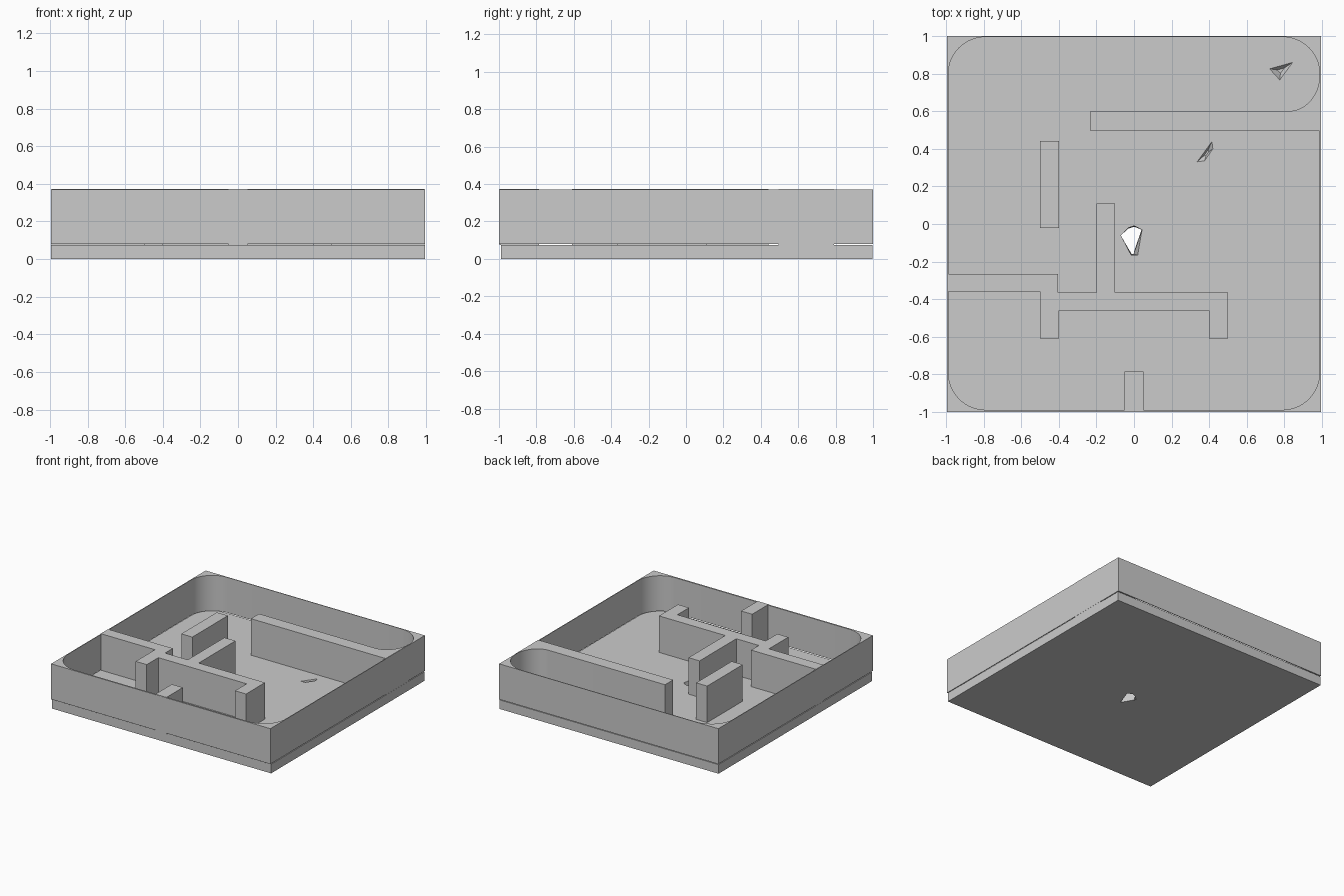
import bpy, bmesh, math

if "Cube" in bpy.data.objects:
    bpy.data.objects.remove(bpy.data.objects["Cube"])

FLOOR, RIM_BOTTOM, TOP = 0.074, 0.08, 0.37
XO = 0.993


def arc(cx, cy, rx, ry, a0, a1, n=16):
    return [(cx + rx * math.cos(math.radians(a0 + (a1 - a0) * i / n)),
             cy + ry * math.sin(math.radians(a0 + (a1 - a0) * i / n))) for i in range(n + 1)]


def extrude(name, outlines, z0, z1):
    """Filled 2D outlines (inner ones become holes) extruded from z0 to z1."""
    cu = bpy.data.curves.new(name, 'CURVE')
    cu.dimensions = '2D'
    cu.fill_mode = 'BOTH'
    cu.extrude = (z1 - z0) / 2
    for pts in outlines:
        sp = cu.splines.new('POLY')
        sp.points.add(len(pts) - 1)
        for p, (x, y) in zip(sp.points, pts):
            p.co = (x, y, 0, 1)
        sp.use_cyclic_u = True
    ob = bpy.data.objects.new(name, cu)
    bpy.context.collection.objects.link(ob)
    ob.location.z = (z0 + z1) / 2
    bpy.ops.object.select_all(action='DESELECT')
    ob.select_set(True)
    bpy.context.view_layer.objects.active = ob
    bpy.ops.object.convert(target='MESH')
    ob = bpy.context.object
    bpy.ops.object.shade_smooth_by_angle(angle=math.radians(30))
    return ob


def rect(x0, x1, y0, y1):
    return [(x0, y0), (x1, y0), (x1, y1), (x0, y1)]


def loft(name, low, high, z0, z1):
    """Closed solid between two polygons with equal point counts."""
    bm = bmesh.new()
    a = [bm.verts.new((x, y, z0)) for x, y in low]
    b = [bm.verts.new((x, y, z1)) for x, y in high]
    bm.faces.new(a[::-1])
    bm.faces.new(b)
    n = len(a)
    for i in range(n):
        j = (i + 1) % n
        bm.faces.new((a[i], a[j], b[j], b[i]))
    bmesh.ops.recalc_face_normals(bm, faces=bm.faces)
    me = bpy.data.meshes.new(name)
    bm.to_mesh(me)
    bm.free()
    ob = bpy.data.objects.new(name, me)
    bpy.context.collection.objects.link(ob)
    return ob


def shrink(pts, s):
    cx = sum(p[0] for p in pts) / len(pts)
    cy = sum(p[1] for p in pts) / len(pts)
    return [(cx + (x - cx) * s, cy + (y - cy) * s) for x, y in pts]


# Floor slab
r = rect(-XO, XO, -0.99, 0.997)
floor = loft("floor_slab", r, r, 0, FLOOR)

# Chips in the floor: one broken through, two shallow
hole_low = [(-0.07, -0.06), (-0.012, -0.16), (-0.005, -0.16), (0.04, -0.03), (0.0, -0.015), (-0.03, -0.025)]
hole_top = [(-0.07, -0.06), (-0.015, -0.165), (0.02, -0.165), (0.043, -0.03), (0.0, -0.01), (-0.03, -0.02)]
tri = [(0.72, 0.825), (0.775, 0.765), (0.845, 0.86)]
sliver = [(0.335, 0.33), (0.375, 0.335), (0.42, 0.40), (0.415, 0.44)]
chips = [("floor_hole", hole_low, hole_top, -0.01),
         ("corner_chip", shrink(tri, 0.3), tri, 0.04),
         ("small_chip", shrink(sliver, 0.3), sliver, 0.04)]
for name, low, high, z0 in chips:
    # straight collar above the floor keeps the opening true to its outline
    c = loft(name + "_cutter", low, high, z0, FLOOR + 0.001)
    m = floor.modifiers.new(name, 'BOOLEAN')
    m.operation = 'DIFFERENCE'
    m.solver = 'EXACT'
    m.object = c
    c.hide_render = True
    c.hide_set(True)

# Outer rim: square outside, rounded corners inside
XI, Y0, Y1 = 0.987, -0.988, 0.994
inner = (arc(0.79, 0.80, XI - 0.79, Y1 - 0.80, 0, 90) + arc(-0.79, 0.80, XI - 0.79, Y1 - 0.80, 90, 180)
         + arc(-0.79, -0.79, XI - 0.79, -0.79 - Y0, 180, 270) + arc(0.79, -0.79, XI - 0.79, -0.79 - Y0, 270, 360))
extrude("outer_rim", [rect(-XO, XO, -1, 1), inner], RIM_BOTTOM, TOP)

# Partition along the back room, filleted into the right side
back = [(-0.23, 0.495), (0.992, 0.495), (0.992, 0.79)] + arc(0.82, 0.79, 0.167, 0.19, 0, -90) + [(-0.23, 0.60)]
extrude("back_partition", [back], FLOOR - 0.001, TOP + 0.003)

# Connected partitions in the front half
front = [(-0.992, -0.265), (-0.405, -0.265), (-0.405, -0.365), (-0.2, -0.365), (-0.2, 0.11), (-0.1, 0.11),
         (-0.1, -0.365), (0.5, -0.365), (0.5, -0.61), (0.4, -0.61), (0.4, -0.46), (-0.4, -0.46),
         (-0.4, -0.61), (-0.5, -0.61), (-0.5, -0.36), (-0.992, -0.36)]
extrude("front_partition", [front], FLOOR - 0.001, TOP + 0.003)

# Freestanding partition and front stub
extrude("free_partition", [rect(-0.5, -0.4, -0.02, 0.44)], FLOOR - 0.001, TOP + 0.003)
extrude("front_stub", [rect(-0.05, 0.05, -0.998, -0.785)], FLOOR - 0.001, TOP + 0.003)
